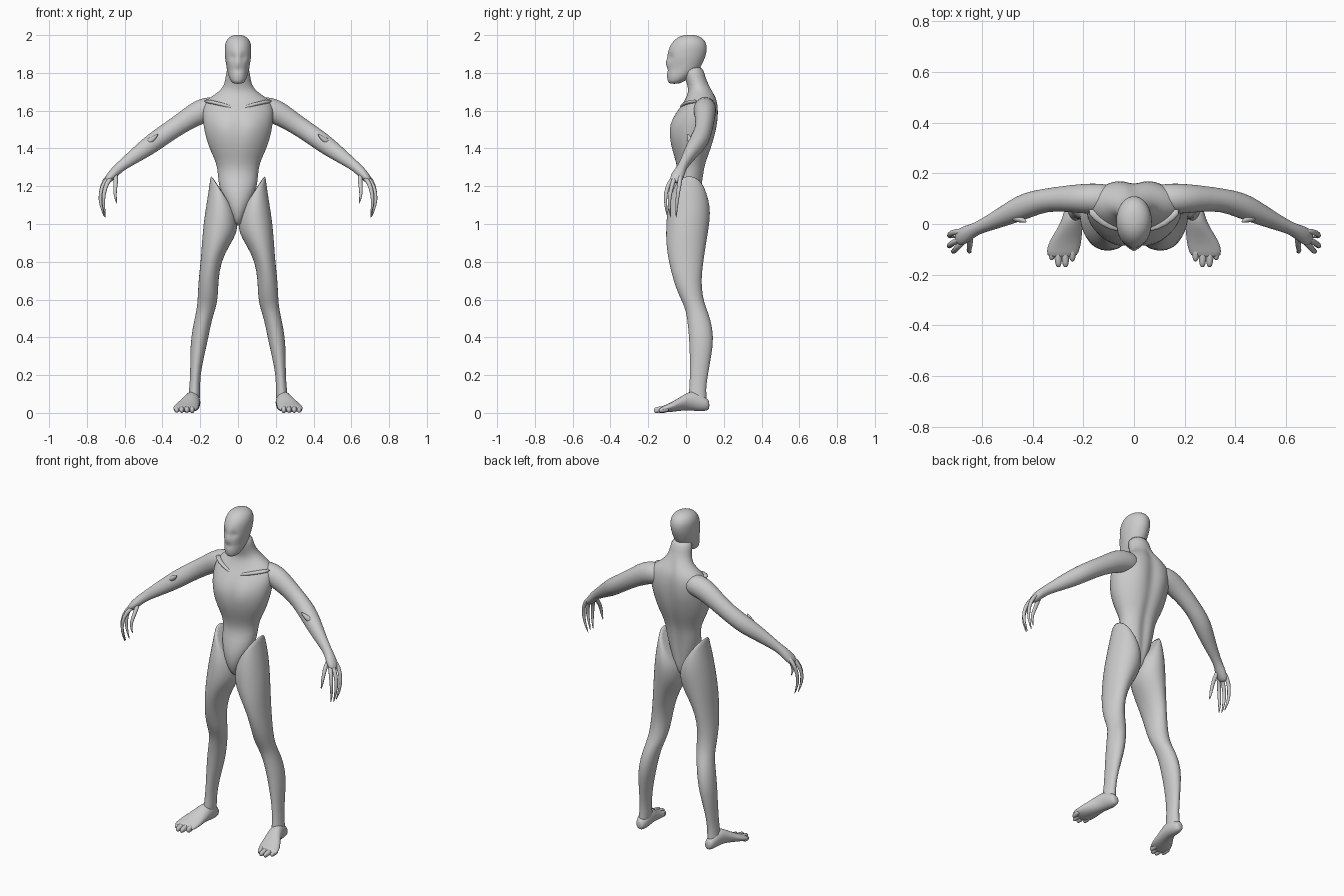
import bpy, bmesh, math
from mathutils import Vector

grey = bpy.data.materials.new("skin_grey")
grey.diffuse_color = (0.6, 0.6, 0.6, 1)
SEG = 20


def loft(name, rings, mirror=False, sculpt=None, levels=1):
    """Skin a list of point rings, cap the ends, smooth, optionally mirror in x."""
    bm = bmesh.new()
    rows = [[bm.verts.new(p) for p in ring] for ring in rings]
    n = len(rows[0])
    for a, b in zip(rows, rows[1:]):
        for i in range(n):
            j = (i + 1) % n
            bm.faces.new((a[i], a[j], b[j], b[i]))
    bm.faces.new(rows[0][::-1])
    bm.faces.new(rows[-1])
    if sculpt:
        for v in bm.verts:
            sculpt(v.co)
    bmesh.ops.recalc_face_normals(bm, faces=bm.faces)
    for f in bm.faces:
        f.smooth = True
    mesh = bpy.data.meshes.new(name)
    bm.to_mesh(mesh)
    bm.free()
    mesh.materials.append(grey)
    ob = bpy.data.objects.new(name, mesh)
    bpy.context.collection.objects.link(ob)
    if mirror:
        m = ob.modifiers.new("mirror", 'MIRROR')
        m.use_mirror_merge = False
    s = ob.modifiers.new("smooth", 'SUBSURF')
    s.levels = s.render_levels = levels
    return ob


def angles(n):
    return [(math.cos(2 * math.pi * i / n), math.sin(2 * math.pi * i / n)) for i in range(n)]


def flat_ring(z, x0, x1, y0, y1, tilt=0, n=SEG):
    """Horizontal ellipse between the limits; tilt lifts the +x side."""
    return [((x0 + x1) / 2 + (x1 - x0) / 2 * c, (y0 + y1) / 2 + (y1 - y0) / 2 * s, z + tilt * c)
            for c, s in angles(n)]


def tube(name, stations, n=10, levels=1):
    """Mirrored limb along stations (x, y, z, vertical radius, depth radius)."""
    pts = [Vector(s[:3]) for s in stations]
    rings = []
    for i, (p, s) in enumerate(zip(pts, stations)):
        d = (pts[min(i + 1, len(pts) - 1)] - pts[max(i - 1, 0)]).normalized()
        depth = Vector((0, 1, 0)) - d * d.y
        depth.normalize()
        up = d.cross(depth)
        rings.append([p + up * s[3] * c + depth * s[4] * k for c, k in angles(n)])
    return loft(name, rings, True, None, levels)


def bump(co, x, z, w, h):
    return math.exp(-((abs(co.x) - x) / w) ** 2 - ((co.z - z) / h) ** 2)


# torso: pelvis wedge, waist, rib cage, sloping shoulders, neck
def torso_form(co):
    if co.y > 0.06 and 1.1 < co.z < 1.72:
        co.y -= 0.016 * math.exp(-(co.x / 0.025) ** 2)          # spine groove
        co.y += 0.012 * bump(co, 0.09, 1.55, 0.05, 0.08)        # shoulder blades
    elif co.y < 0.03:
        co.y -= 0.012 * bump(co, 0.08, 1.52, 0.05, 0.06)        # chest
        co.y += 0.008 * bump(co, 0.0, 1.5, 0.02, 0.12)          # breastbone


torso = [(0.99, .02, -.04, .04), (1.03, .035, -.07, .07), (1.1, .07, -.09, .085),
         (1.19, .1, -.078, .09), (1.26, .107, -.045, .098), (1.32, .112, -.05, .108),
         (1.39, .148, -.076, .135), (1.46, .172, -.09, .155), (1.53, .185, -.085, .166),
         (1.59, .19, -.055, .171), (1.635, .185, -.02, .17), (1.67, .15, .0, .163),
         (1.70, .10, .012, .148), (1.735, .073, .008, .122), (1.78, .064, -.01, .1),
         (1.84, .06, -.02, .09)]
loft("torso", [flat_ring(z, -r, r, a, b, n=32) for z, r, a, b in torso], sculpt=torso_form)


# head: narrow jaw, sunken eyes, nose ridge
def head_form(co):
    if co.y < -0.02:
        co.y += 0.014 * bump(co, 0.03, 1.885, 0.017, 0.016)
        co.y -= 0.010 * bump(co, 0.0, 1.855, 0.012, 0.022)
        co.y += 0.007 * bump(co, 0.0, 1.815, 0.03, 0.008)
        co.x *= 1 - 0.08 * bump(co, 0.05, 1.82, 0.03, 0.03)


head = [(1.742, .02, -.085, -.04), (1.752, .036, -.096, -.015), (1.775, .048, -.101, .02),
        (1.8, .056, -.101, .055), (1.815, .059, -.1, .068), (1.835, .062, -.101, .08),
        (1.855, .065, -.1, .09), (1.87, .067, -.099, .096), (1.885, .069, -.099, .102),
        (1.905, .07, -.098, .108), (1.93, .071, -.09, .111), (1.955, .069, -.078, .108),
        (1.98, .058, -.056, .093), (1.995, .038, -.03, .068), (2.002, .015, 0, .04)]
loft("head", [flat_ring(z, -r, r, a, b, n=32) for z, r, a, b in head], sculpt=head_form)

# legs: high outer hip crest, thigh, knee, calf, ankle
legs = [(1.163, .014, .143, -.068, .1, .1), (1.155, .012, .146, -.072, .105, .098),
        (1.12, .004, .153, -.087, .122, .08), (1.06, .002, .167, -.102, .131, .05),
        (.98, .004, .183, -.107, .122, .03), (.9, .043, .191, -.107, .108, .01),
        (.8, .09, .198, -.093, .092, 0), (.7, .104, .21, -.067, .081, 0),
        (.62, .105, .213, -.038, .088, 0), (.56, .115, .217, -.006, .105, 0),
        (.5, .137, .23, .006, .13, 0), (.4, .156, .25, .016, .149, 0),
        (.3, .179, .253, .02, .134, 0), (.2, .2, .253, .02, .116, 0),
        (.12, .2, .259, .018, .104, 0), (.06, .202, .268, .005, .113, 0),
        (.03, .21, .262, .02, .105, 0)]
loft("leg", [flat_ring(*s) for s in legs], True)

# feet: sections from heel to toe (y, x centre, half width, bottom, top)
feet = [(.124, .234, .016, .022, .06), (.115, .234, .027, .012, .075), (.08, .235, .036, .006, .1),
        (.03, .239, .041, .012, .122), (-.02, .253, .05, .012, .092), (-.07, .272, .066, .005, .06),
        (-.11, .281, .066, .002, .042), (-.135, .285, .055, .003, .032)]
loft("foot", [[(x + w * c + .1 * w * s, y, (a + b) / 2 + (b - a) / 2 * s)
               for c, s in angles(16)] for y, x, w, a, b in feet], True)
for i, (x, y, r) in enumerate([(.243, -.145, .02), (.27, -.168, .018), (.298, -.168, .018), (.324, -.14, .016)]):
    tube(f"toe_{i + 1}", [(x + .003, -.09, .024, .019, r), (x, y + .03, .018, .017, r),
                          (x, y + .008, .014, .013, r), (x, y - .003, .011, .006, r * .5)], 8)

# arms: shoulder, upper arm, forearm, wrist, palm
tube("arm", [(.07, .1, 1.61, .05, .05), (.13, .1, 1.615, .065, .062), (.2, .1, 1.597, .068, .06),
             (.27, .1, 1.553, .056, .052), (.35, .095, 1.5, .052, .046), (.42, .075, 1.452, .052, .052),
             (.47, .052, 1.415, .05, .047), (.53, .022, 1.372, .042, .037), (.59, -.005, 1.328, .032, .028),
             (.63, -.022, 1.298, .027, .024), (.665, -.042, 1.262, .027, .036),
             (.69, -.055, 1.232, .02, .034), (.697, -.06, 1.222, .01, .02)], 16)

# elbow spur and collar bone
tube("elbow_spur", [(.48, .03, 1.43, .022, .022), (.45, .02, 1.45, .016, .016), (.422, .008, 1.478, .003, .003)], 8)
tube("collar_bone", [(.012, -.022, 1.61, .009, .012), (.06, -.02, 1.625, .01, .013),
                     (.12, .0, 1.642, .011, .016), (.18, .06, 1.652, .012, .02)], 8)

# long clawed fingers and thumb, tapering to points
fingers = [[(.665, -.03, 1.27), (.708, -.03, 1.235), (.73, -.042, 1.17), (.728, -.05, 1.1), (.7, -.052, 1.03)],
           [(.665, -.05, 1.26), (.708, -.07, 1.225), (.732, -.085, 1.16), (.728, -.09, 1.1), (.705, -.08, 1.03)],
           [(.665, -.06, 1.25), (.695, -.09, 1.22), (.712, -.11, 1.16), (.714, -.108, 1.1), (.7, -.098, 1.035)],
           [(.65, -.04, 1.27), (.645, -.07, 1.235), (.65, -.098, 1.19), (.652, -.112, 1.15), (.64, -.108, 1.105)]]
for i, path in enumerate(fingers):
    radii = (.014, .013, .011, .009, .002)
    tube(f"finger_{i + 1}" if i < 3 else "thumb", [(*p, r, r) for p, r in zip(path, radii)], 8)
